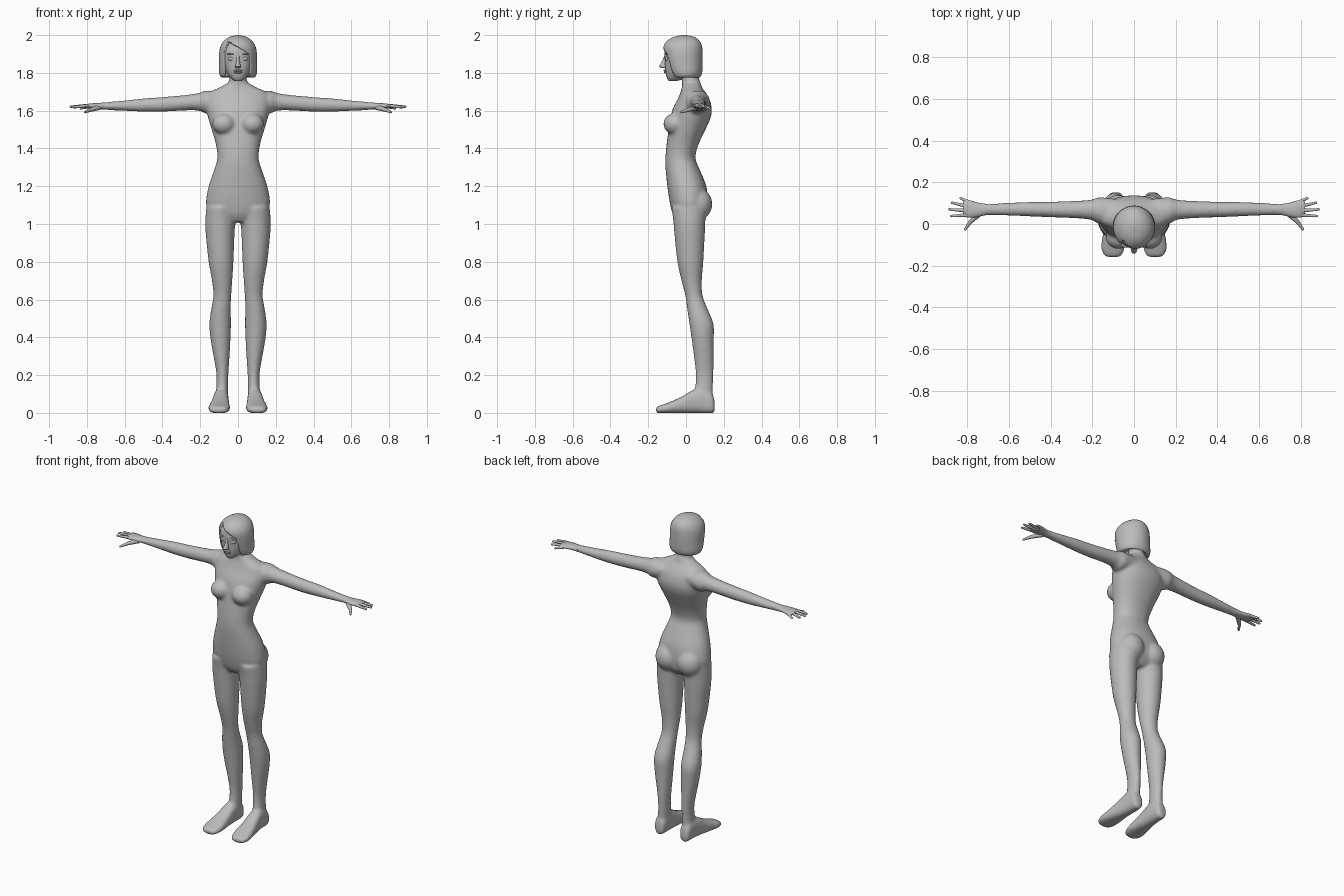
import bpy, bmesh, math
from mathutils import Vector, Matrix

grey = bpy.data.materials.new("plain_grey")
grey.diffuse_color = (0.5, 0.5, 0.5, 1)


def smooth_rings(rings, steps):
    """Catmull-Rom interpolation between ring bounds."""
    p = [Vector(r) for r in rings]
    p = [p[0]] + p + [p[-1]]
    out = []
    for i in range(1, len(p) - 2):
        a, b, c, d = p[i - 1:i + 3]
        for s in range(steps):
            t = s / steps
            out.append(0.5 * (2 * b + (c - a) * t + (2 * a - 5 * b + 4 * c - d) * t * t
                              + (3 * b - a - 3 * c + d) * t ** 3))
    return out + [p[-1]]


def loft(bm, rings, axis="z", n=24, power=2.0, mirror=1, steps=3, caps=(True, True)):
    """Rings are (position, u_min, u_max, v_min, v_max) along an axis."""
    loops = []
    for t, u0, u1, v0, v1 in smooth_rings(rings, steps):
        loop = []
        for k in range(n):
            a = 2 * math.pi * k / n
            c, s = math.cos(a), math.sin(a)
            u = (u0 + u1) / 2 + (u1 - u0) / 2 * math.copysign(abs(c) ** (2 / power), c)
            v = (v0 + v1) / 2 + (v1 - v0) / 2 * math.copysign(abs(s) ** (2 / power), s)
            x, y, z = {"z": (u, v, t), "x": (t, u, v), "y": (u, t, v)}[axis]
            loop.append(bm.verts.new((x * mirror, y, z)))
        loops.append(loop)
    faces = []
    for a, b in zip(loops, loops[1:]):
        for k in range(n):
            j = (k + 1) % n
            faces.append(bm.faces.new((a[k], a[j], b[j], b[k])))
    for use, loop in zip(caps, (loops[0], loops[-1])):
        if use:
            faces.append(bm.faces.new(loop))
    bmesh.ops.recalc_face_normals(bm, faces=faces)


def ball(bm, centre, radii, seg=20):
    m = Matrix.Translation(centre) @ Matrix.Diagonal((*radii, 1))
    bmesh.ops.create_uvsphere(bm, u_segments=seg, v_segments=seg // 2, radius=1, matrix=m)


def rod(bm, a, b, r0, r1):
    """Tapered finger segment with a rounded tip."""
    a, b = Vector(a), Vector(b)
    m = Matrix.Translation((a + b) / 2) @ (b - a).to_track_quat("Z", "Y").to_matrix().to_4x4()
    bmesh.ops.create_cone(bm, cap_ends=True, segments=10, radius1=r0, radius2=r1,
                          depth=(b - a).length, matrix=m)
    ball(bm, b, (r1, r1, r1), 10)


def finish(name, bm, angle=60):
    me = bpy.data.meshes.new(name)
    bm.to_mesh(me)
    bm.free()
    me.materials.append(grey)
    ob = bpy.data.objects.new(name, me)
    bpy.context.collection.objects.link(ob)
    bpy.ops.object.select_all(action="DESELECT")
    ob.select_set(True)
    bpy.context.view_layer.objects.active = ob
    bpy.ops.object.shade_smooth_by_angle(angle=math.radians(angle))
    return ob


# Body: torso, neck, arms, legs and feet fused into one skin
body = bmesh.new()
torso = [(z, -w, w, f, b) for z, w, f, b in (
    (1.01, .07, -.045, .07), (1.05, .135, -.07, .105), (1.10, .168, -.083, .115),
    (1.15, .166, -.092, .115), (1.21, .153, -.10, .105), (1.29, .125, -.108, .072),
    (1.35, .109, -.109, .05), (1.42, .117, -.103, .066), (1.50, .14, -.092, .103),
    (1.56, .158, -.083, .13), (1.61, .168, -.07, .137), (1.66, .17, -.045, .125),
    (1.695, .155, -.03, .105), (1.722, .10, -.022, .085), (1.745, .058, -.02, .078))]
loft(body, torso, n=32, power=2.2)
loft(body, [(1.69, -.06, .06, -.015, .085), (1.74, -.05, .05, -.02, .077),
            (1.78, -.046, .046, -.028, .068), (1.84, -.046, .046, -.035, .06)])
arm = [(.08, .01, .12, 1.61, 1.70), (.165, .0, .128, 1.585, 1.707),
       (.20, .018, .118, 1.598, 1.696), (.26, .026, .112, 1.602, 1.685),
       (.40, .032, .107, 1.594, 1.672), (.50, .036, .106, 1.594, 1.665),
       (.60, .04, .102, 1.599, 1.654), (.70, .043, .097, 1.604, 1.645),
       (.73, .04, .10, 1.606, 1.643)]
leg = [(1.09, .015, .168, -.078, .11), (1.02, .014, .173, -.068, .103),
       (.95, .018, .171, -.062, .10), (.80, .024, .156, -.046, .092),
       (.70, .03, .138, -.024, .084), (.62, .036, .131, -.004, .088),
       (.55, .038, .142, .006, .115), (.47, .037, .152, .018, .146),
       (.38, .04, .144, .031, .147), (.28, .046, .126, .044, .146),
       (.20, .051, .114, .052, .145), (.12, .052, .116, .046, .143),
       (.05, .055, .12, .03, .143)]
foot = [(.152, .065, .108, .004, .05), (.14, .056, .121, -.002, .10),
        (.09, .05, .126, -.002, .13), (.04, .049, .132, -.002, .122),
        (-.02, .046, .143, -.002, .088), (-.08, .042, .155, -.002, .06),
        (-.12, .045, .157, -.002, .045), (-.15, .058, .145, -.001, .034),
        (-.16, .075, .125, .005, .025)]
for side in (1, -1):
    loft(body, arm, "x", mirror=side)
    loft(body, leg, mirror=side)
    loft(body, foot, "y", power=2.6, mirror=side)
    ball(body, (side * .075, -.062, 1.53), (.062, .058, .056))     # bust
    ball(body, (side * .076, .062, 1.105), (.08, .078, .085))      # seat
skin = finish("body", body)
remesh = skin.modifiers.new("fuse", "REMESH")
remesh.mode = "VOXEL"
remesh.voxel_size = .009
remesh.use_smooth_shade = True
soften = skin.modifiers.new("soften", "SMOOTH")
soften.factor = .5
soften.iterations = 6

# Hands: palm, four fingers and a thumb on each side
palm = [(.70, .045, .096, 1.605, 1.643), (.74, .036, .10, 1.608, 1.641),
        (.78, .03, .112, 1.611, 1.638), (.81, .034, .114, 1.613, 1.634),
        (.82, .045, .105, 1.617, 1.63)]
fingers = [((.80, .043, 1.625), (.876, .038, 1.619)), ((.805, .064, 1.626), (.886, .07, 1.621)),
           ((.80, .085, 1.625), (.872, .102, 1.618)), ((.79, .104, 1.622), (.832, .124, 1.612))]
for side, label in ((1, "left"), (-1, "right")):
    hand = bmesh.new()
    loft(hand, palm, "x", n=16, mirror=side)
    for a, b in fingers:
        rod(hand, (a[0] * side, *a[1:]), (b[0] * side, *b[1:]), .0095, .006)
    rod(hand, (side * .735, .055, 1.618), (side * .785, .01, 1.603), .015, .010)
    rod(hand, (side * .785, .01, 1.603), (side * .81, -.026, 1.592), .010, .006)
    finish(label + "_hand", hand)

# Head with jaw
head = bmesh.new()
loft(head, [(z, -w, w, f, b) for z, w, f, b in (
    (1.757, .018, -.09, -.05), (1.768, .034, -.099, -.01), (1.79, .054, -.106, .035),
    (1.82, .069, -.11, .055), (1.86, .08, -.112, .066), (1.90, .084, -.114, .068),
    (1.94, .076, -.105, .062), (1.97, .05, -.07, .045))], n=32, power=2.25)
finish("head", head)

# Nose, lips, eyes and brows
nose = bmesh.new()
loft(nose, [(1.825, -.01, .01, -.128, -.10), (1.833, -.016, .016, -.142, -.10),
            (1.842, -.013, .013, -.139, -.10), (1.865, -.009, .009, -.125, -.10),
            (1.89, -.008, .008, -.116, -.10)], n=12)
finish("nose", nose)
lips = bmesh.new()
ball(lips, (0, -.107, 1.812), (.025, .013, .0055))
ball(lips, (0, -.106, 1.802), (.021, .012, .006))
finish("lips", lips)
eyes, brows = bmesh.new(), bmesh.new()
for side in (1, -1):
    ball(eyes, (side * .034, -.099, 1.875), (.018, .012, .012))
    ball(brows, (side * .036, -.10, 1.9), (.024, .014, .0045))
finish("eyes", eyes)
finish("brows", brows)

# Bobbed hair, with a side-parted opening cut for the face
hair = bmesh.new()
loft(hair, [(z, -w, w, f, b) for z, w, f, b in (
    (1.792, .045, -.02, .06), (1.776, .085, -.07, .072), (1.80, .10, -.09, .085),
    (1.85, .10, -.108, .088), (1.90, .10, -.118, .088), (1.94, .093, -.119, .085),
    (1.97, .074, -.10, .072), (1.99, .045, -.066, .044), (2.0, .01, -.02, .003))],
    n=40, caps=(False, True))
# Each cut line is (x, z) plus an outward normal
cuts = [((-.073, 1.85), (-1, 0)), ((-.055, 1.965), (-.85, .3)),
        ((-.05, 1.968), (.52, .85)), ((.05, 1.905), (.9, .43)), ((.064, 1.85), (1, 0))]
for (x, z), (nx, nz) in cuts:
    front = [f for f in hair.faces if f.calc_center_median().y < -.02]
    geom = front + list({e for f in front for e in f.edges} | {v for f in front for v in f.verts})
    bmesh.ops.bisect_plane(hair, geom=geom, plane_co=(x, 0, z), plane_no=(nx, 0, nz))
opening = []
for f in hair.faces:
    c = f.calc_center_median()
    if c.y < -.02 and all((c.x - x) * nx + (c.z - z) * nz < 0 for (x, z), (nx, nz) in cuts):
        opening.append(f)
bmesh.ops.delete(hair, geom=opening, context="FACES")
bob = finish("hair", hair, 50)
shell = bob.modifiers.new("thickness", "SOLIDIFY")
shell.thickness = .014
shell.offset = -1
